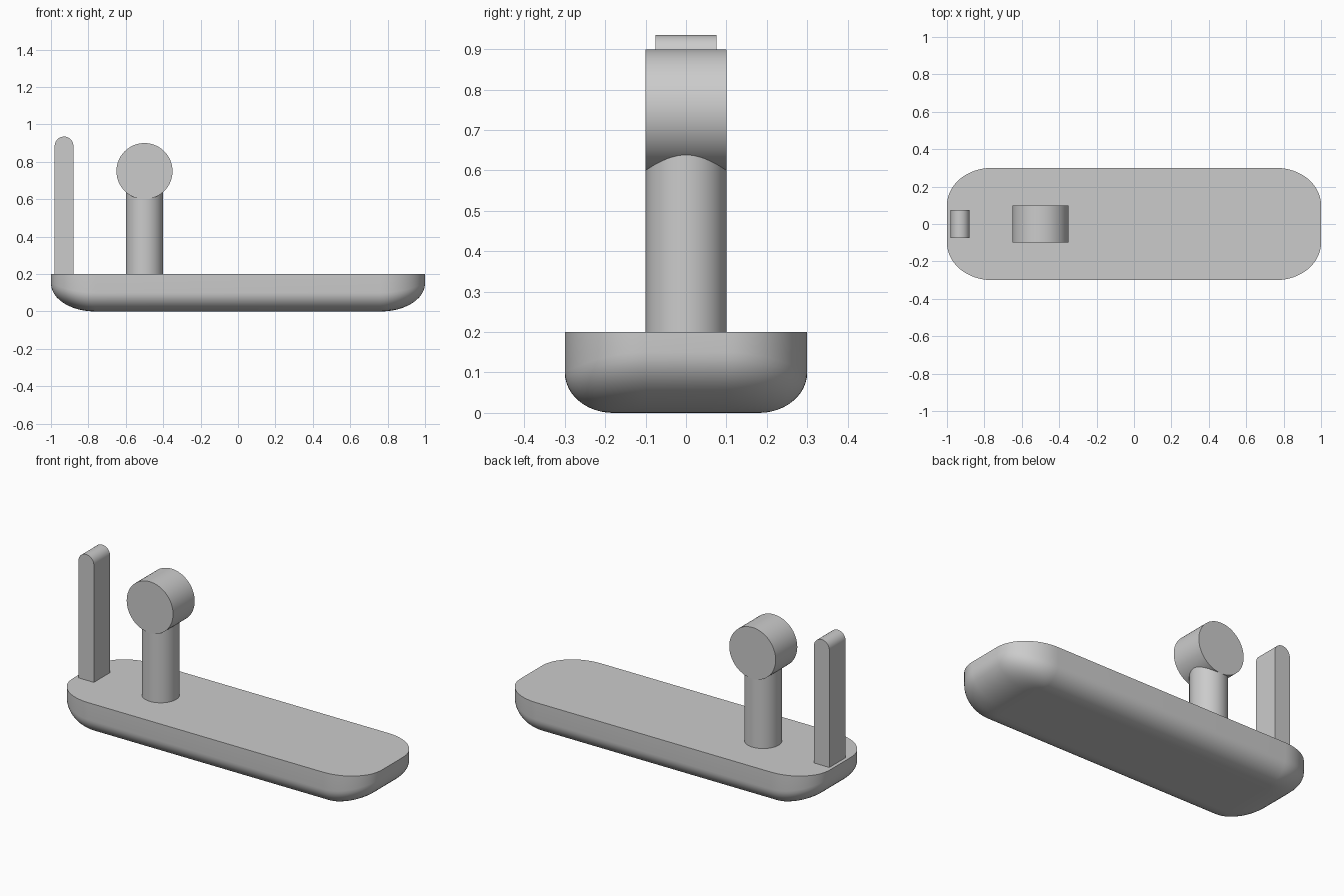
import bpy
import bmesh
from math import sin, cos, pi, radians
from mathutils import Matrix, Vector

cube = bpy.data.objects.get("Cube")
if cube:
    bpy.data.objects.remove(cube, do_unlink=True)

grey = bpy.data.materials.new("plain grey")
grey.use_nodes = True
colour = (0.6, 0.6, 0.6, 1)
grey.diffuse_color = colour
grey.node_tree.nodes["Principled BSDF"].inputs["Base Color"].default_value = colour


def finish(bm, name):
    """Turn a bmesh into a smooth-shaded object with sharp edges kept."""
    bmesh.ops.recalc_face_normals(bm, faces=bm.faces)
    mesh = bpy.data.meshes.new(name)
    bm.to_mesh(mesh)
    bm.free()
    mesh.materials.append(grey)
    obj = bpy.data.objects.new(name, mesh)
    bpy.context.collection.objects.link(obj)
    bpy.ops.object.select_all(action="DESELECT")
    obj.select_set(True)
    bpy.context.view_layer.objects.active = obj
    bpy.ops.object.shade_smooth_by_angle(angle=radians(35))
    return obj


def cylinder(name, radius, depth, matrix):
    bm = bmesh.new()
    bmesh.ops.create_cone(bm, cap_ends=True, segments=64, radius1=radius,
                          radius2=radius, depth=depth, matrix=matrix)
    return finish(bm, name)


# Base: rounded outline, flat on top, with the lower rim curving inwards
def base_outline(steps=16):
    rx, ry = 0.24, 0.2
    for quarter in range(4):
        sx = 1 if quarter in (0, 3) else -1
        sy = 1 if quarter < 2 else -1
        for i in range(steps + 1):
            a = (quarter + i / steps) * pi / 2
            n = Vector((cos(a), sin(a)))
            yield Vector((sx * (1 - rx) + rx * n.x, sy * (0.3 - ry) + ry * n.y)), n


bm = bmesh.new()
outline = list(base_outline())
rings = [[bm.verts.new((p.x, p.y, 0.2)) for p, n in outline]]
rim_steps = 12
for k in range(rim_steps + 1):
    t = k / rim_steps * pi / 2
    inset = 1 - cos(t)
    ring = []
    for p, n in outline:
        height = 0.1 + 0.05 * n.x ** 2
        ring.append(bm.verts.new((p.x - 0.235 * n.x * inset,
                                  p.y - 0.12 * n.y * inset,
                                  height * (1 - sin(t)))))
    rings.append(ring)
for upper, lower in zip(rings, rings[1:]):
    for i in range(len(outline)):
        j = (i + 1) % len(outline)
        bm.faces.new((upper[i], upper[j], lower[j], lower[i]))
bm.faces.new(rings[0])
bm.faces.new(rings[-1])
finish(bm, "base")

# Post and the round head lying across its top
cylinder("post", 0.1, 0.55, Matrix.Translation((-0.5, 0, 0.475)))
cylinder("round_head", 0.15, 0.2,
         Matrix.Translation((-0.5, 0, 0.75)) @ Matrix.Rotation(pi / 2, 4, "X"))

# Upright bar with a half-round top
bm = bmesh.new()
r, x, top = 0.05, -0.93, 0.885
profile = [(x - r, 0.2), (x + r, 0.2)]
profile += [(x + r * cos(i * pi / 24), top + r * sin(i * pi / 24)) for i in range(25)]
face = bm.faces.new([bm.verts.new((px, -0.075, pz)) for px, pz in profile])
extruded = bmesh.ops.extrude_face_region(bm, geom=[face], use_keep_orig=True)
moved = [g for g in extruded["geom"] if isinstance(g, bmesh.types.BMVert)]
bmesh.ops.translate(bm, verts=moved, vec=(0, 0.15, 0))
finish(bm, "upright_bar")
